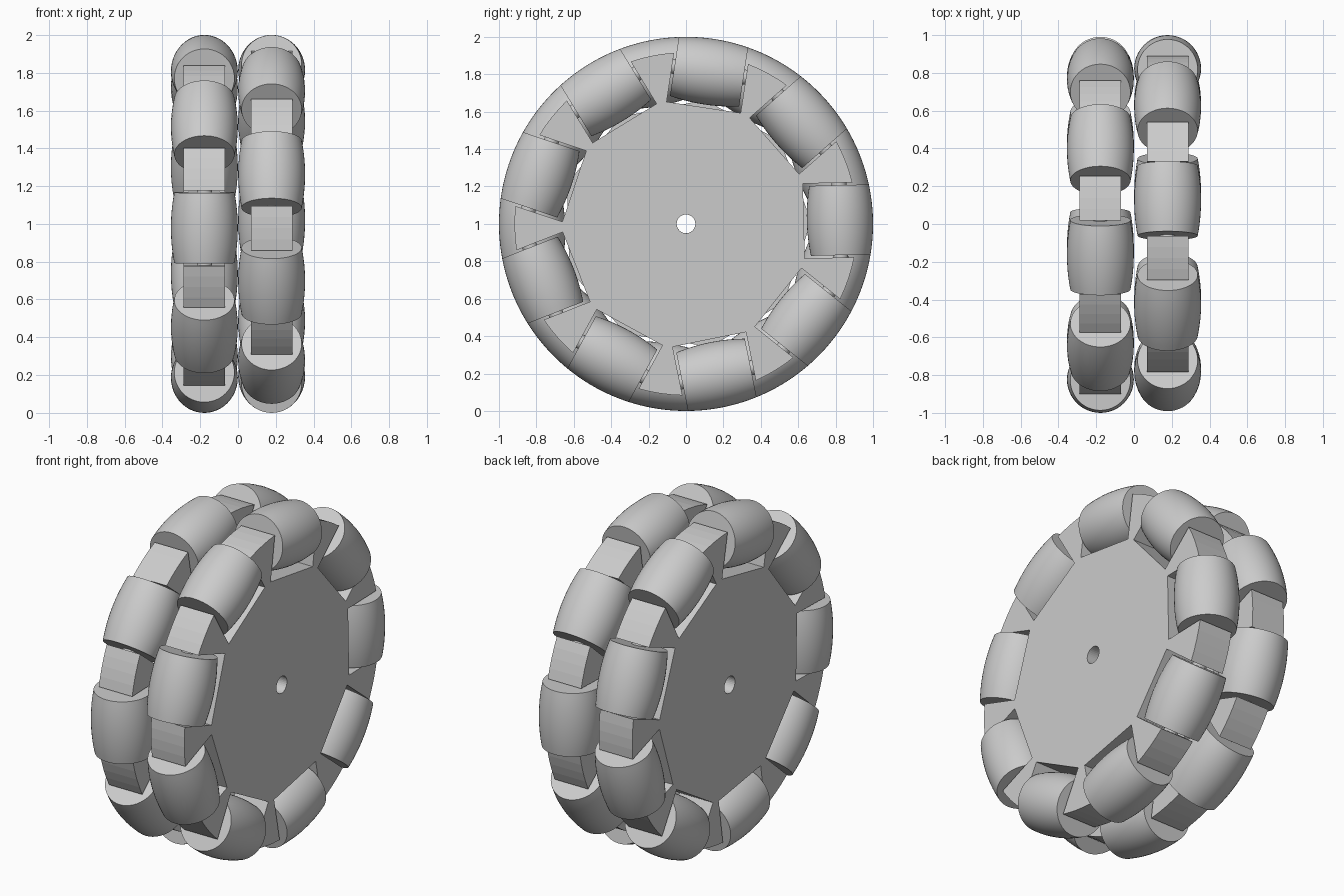
import bpy
import bmesh
from math import sin, cos, pi, radians, sqrt, asin
from mathutils import Matrix, Vector

if "Cube" in bpy.data.objects:
    bpy.data.objects.remove(bpy.data.objects["Cube"], do_unlink=True)

COUNT = 9                # rollers per row
STEP = 2 * pi / COUNT
FIRST = radians(1.4)     # angle of the first roller
ROW_X = 0.178            # distance of each row from the middle
AXIS_R = 0.823           # wheel centre to roller axis
ROLL_HALF = 0.187
SLOT_HALF = 0.2
SLOT_R = 0.63            # bottom of the roller slots
SPOKE_R = 0.917
CENTRE = Vector((0, 0, 1))

grey = bpy.data.materials.new("light_grey")
grey.use_nodes = True
colour = (0.6, 0.6, 0.6, 1)
grey.diffuse_color = colour
grey.node_tree.nodes["Principled BSDF"].inputs["Base Color"].default_value = colour

# turns local x, y, z into world y, z, x
UPRIGHT = Matrix(((0, 0, 1), (1, 0, 0), (0, 1, 0))).to_4x4()


def add_object(name, mesh, matrix):
    obj = bpy.data.objects.new(name, mesh)
    bpy.context.collection.objects.link(obj)
    obj.matrix_world = matrix
    return obj


def lathe(name, profile, steps):
    """Revolve (radius, height) points around local z."""
    bm = bmesh.new()
    verts = [bm.verts.new((r, 0, z)) for r, z in profile]
    edges = [bm.edges.new(pair) for pair in zip(verts, verts[1:])]
    bmesh.ops.spin(bm, geom=verts + edges, cent=(0, 0, 0), axis=(0, 0, 1),
                   angle=2 * pi, steps=steps, use_merge=False)
    bmesh.ops.remove_doubles(bm, verts=bm.verts, dist=1e-5)
    bmesh.ops.recalc_face_normals(bm, faces=bm.faces)
    mesh = bpy.data.meshes.new(name)
    bm.to_mesh(mesh)
    bm.free()
    mesh.materials.append(grey)
    return mesh


def add_spline(curve, points):
    spline = curve.splines.new("POLY")
    spline.points.add(len(points) - 1)
    for point, (x, y) in zip(spline.points, points):
        point.co = (x, y, 0, 1)
    spline.use_cyclic_u = True


def disc_mesh():
    """Round plate with a straight slot for each roller and a shaft hole."""
    outline = []
    corner = asin(SLOT_HALF / SPOKE_R)
    for i in range(COUNT):
        turn = Matrix.Rotation(i * STEP, 2)
        local = [(SLOT_R, -SLOT_HALF), (SLOT_R, SLOT_HALF)]
        for k in range(5):
            a = corner + (STEP - 2 * corner) * k / 4
            local.append((SPOKE_R * cos(a), SPOKE_R * sin(a)))
        outline += [turn @ Vector(p) for p in local]
    hole = [(0.05 * cos(i * pi / 16), 0.05 * sin(i * pi / 16)) for i in range(32)]
    curve = bpy.data.curves.new("disc_outline", "CURVE")
    curve.dimensions = "2D"
    curve.fill_mode = "BOTH"
    curve.extrude = 0.11
    add_spline(curve, outline)
    add_spline(curve, hole)
    helper = add_object("disc_outline", curve, Matrix())
    graph = bpy.context.evaluated_depsgraph_get()
    mesh = bpy.data.meshes.new_from_object(helper.evaluated_get(graph))
    bpy.data.objects.remove(helper, do_unlink=True)
    # weld the caps to the walls
    bm = bmesh.new()
    bm.from_mesh(mesh)
    bmesh.ops.remove_doubles(bm, verts=bm.verts, dist=1e-5)
    bmesh.ops.recalc_face_normals(bm, faces=bm.faces)
    for face in bm.faces:
        face.smooth = False
    bm.to_mesh(mesh)
    bm.free()
    mesh.materials.clear()
    mesh.materials.append(grey)
    return mesh


# barrel whose bulge follows the wheel's outer circle
heights = [ROLL_HALF * (i / 6 - 1) for i in range(13)]
barrel = [(sqrt(1 - z * z) - AXIS_R, z) for z in heights]
roller_mesh = lathe("roller", [(0, -ROLL_HALF)] + barrel + [(0, ROLL_HALF)], 48)
pin_mesh = lathe("pin", [(0, -0.205), (0.04, -0.205), (0.04, 0.205), (0, 0.205)], 20)
plate = disc_mesh()

smooth = []
for side, x, offset in (("left", ROW_X, 0), ("right", -ROW_X, STEP / 2)):
    place = Matrix.Translation(CENTRE + Vector((x, 0, 0))) @ UPRIGHT
    row = place @ Matrix.Rotation(FIRST + offset, 4, "Z")
    add_object(side + "_disc", plate, row)
    for i in range(COUNT):
        # roller axis lies along the tangent of the wheel
        seat = (row @ Matrix.Rotation(i * STEP, 4, "Z")
                @ Matrix.Translation((AXIS_R, 0, 0)) @ Matrix.Rotation(pi / 2, 4, "X"))
        smooth.append(add_object(f"{side}_roller_{i + 1}", roller_mesh, seat))
        smooth.append(add_object(f"{side}_pin_{i + 1}", pin_mesh, seat))

# smooth rollers and pins, keeping their end rims sharp
bpy.ops.object.select_all(action="DESELECT")
for obj in smooth:
    obj.select_set(True)
bpy.context.view_layer.objects.active = smooth[0]
bpy.ops.object.shade_smooth_by_angle(angle=radians(35))
